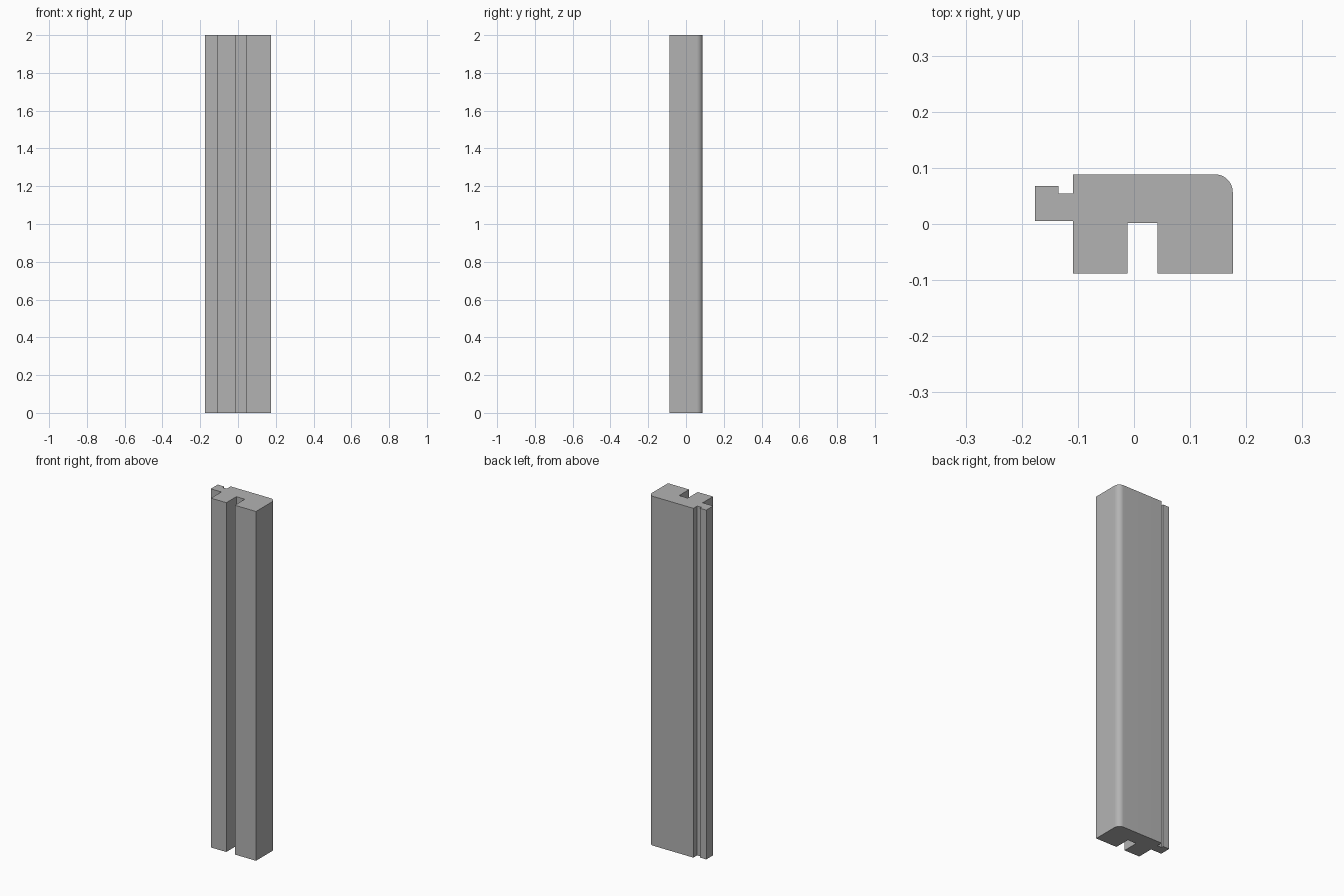
import bpy, bmesh, math

if "Cube" in bpy.data.objects:
    bpy.data.objects.remove(bpy.data.objects["Cube"], do_unlink=True)

LENGTH = 2.0
RIGHT, BACK = 0.176, 0.0885
RADIUS = 0.032

# Single plain grey
grey = bpy.data.materials.new("plain grey")
grey.use_nodes = True
colour = (0.45, 0.45, 0.45, 1)
grey.diffuse_color = colour
grey.node_tree.nodes["Principled BSDF"].inputs["Base Color"].default_value = colour

# Cross-section: body with front slot, rounded back corner, hooked side tongue
profile = [(-0.109, -BACK), (-0.012, -BACK), (-0.012, 0.002), (0.042, 0.002),
           (0.042, -BACK), (RIGHT, -BACK)]
STEPS = 12
for i in range(STEPS + 1):
    a = math.pi / 2 * i / STEPS
    profile.append((RIGHT - RADIUS + RADIUS * math.cos(a),
                    BACK - RADIUS + RADIUS * math.sin(a)))
profile += [(-0.109, BACK), (-0.109, 0.054), (-0.135, 0.054), (-0.135, 0.068),
            (-RIGHT, 0.068), (-RIGHT, 0.005), (-0.109, 0.005)]

# Extrude the section upwards
bm = bmesh.new()
base = bm.faces.new([bm.verts.new((x, y, 0)) for x, y in profile])
top = bmesh.ops.extrude_face_region(bm, geom=[base], use_keep_orig=True)["geom"]
bmesh.ops.translate(bm, vec=(0, 0, LENGTH),
                    verts=[v for v in top if isinstance(v, bmesh.types.BMVert)])
bmesh.ops.recalc_face_normals(bm, faces=bm.faces)
mesh = bpy.data.meshes.new("profile_bar")
bm.to_mesh(mesh)
bm.free()
mesh.materials.append(grey)
bar = bpy.data.objects.new("profile_bar", mesh)
bpy.context.collection.objects.link(bar)

# Smooth the rounded corner, keep the other edges sharp
bpy.ops.object.select_all(action="DESELECT")
bar.select_set(True)
bpy.context.view_layer.objects.active = bar
bpy.ops.object.shade_smooth_by_angle(angle=math.radians(30))
